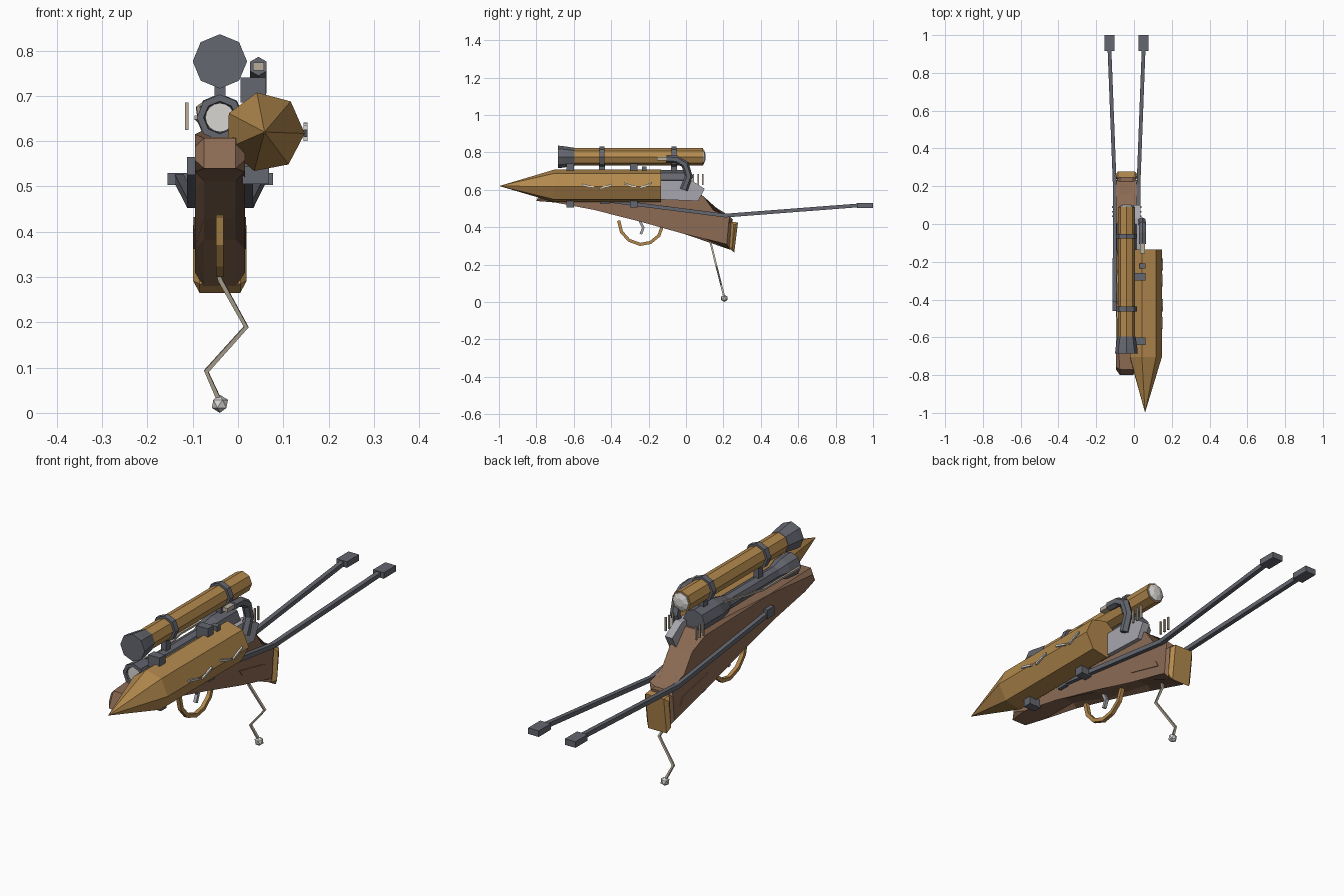
import bpy, bmesh, math
from mathutils import Vector

if "Cube" in bpy.data.objects:
    bpy.data.objects.remove(bpy.data.objects["Cube"])


def material(name, rgb):
    m = bpy.data.materials.new(name)
    m.diffuse_color = (*rgb, 1)
    m.use_nodes = True
    m.node_tree.nodes["Principled BSDF"].inputs["Base Color"].default_value = m.diffuse_color
    return m


BRASS = material("brass", (0.45, 0.25, 0.075))
WOOD = material("walnut wood", (0.26, 0.145, 0.088))
STEEL = material("dark steel", (0.13, 0.135, 0.16))
SILVER = material("light steel", (0.38, 0.38, 0.42))
TAN = material("dull nickel", (0.48, 0.42, 0.33))
PALE = material("pale glass", (0.68, 0.67, 0.65))
CX = -0.04  # centre line of the rifle


def finish(bm, name, mat):
    bmesh.ops.recalc_face_normals(bm, faces=bm.faces[:])
    me = bpy.data.meshes.new(name)
    bm.to_mesh(me)
    bm.free()
    me.materials.append(mat)
    ob = bpy.data.objects.new(name, me)
    bpy.context.collection.objects.link(ob)
    return ob


def skin(bm, rings, caps=True):
    """Join equal rings of points with quads and cap the ends."""
    rings = [[bm.verts.new(p) for p in r] for r in rings]
    n = len(rings[0])
    for a, b in zip(rings, rings[1:]):
        for i in range(n):
            j = (i + 1) % n
            bm.faces.new((a[i], a[j], b[j], b[i]))
    if caps:
        bm.faces.new(rings[0])
        bm.faces.new(rings[-1])


def lathe(name, mat, x, z, profile, sides=8, phase=0.0):
    """Turned part along y; profile holds (y, radius)."""
    bm = bmesh.new()
    ang = [math.radians(phase) + math.tau * i / sides for i in range(sides)]
    skin(bm, [[(x + r * math.cos(a), y, z + r * math.sin(a)) for a in ang]
              for y, r in profile])
    return finish(bm, name, mat)


def box(name, mat, lo, hi):
    bm = bmesh.new()
    bmesh.ops.create_cube(bm, size=1)
    for v in bm.verts:
        v.co = [(l + h) / 2 + c * (h - l) for l, h, c in zip(lo, hi, v.co)]
    return finish(bm, name, mat)


def sweep(name, mat, pts, r, sides=4, squash=1.0):
    """Prism swept along a path with mitred joints."""
    bm = bmesh.new()
    pts = [Vector(p) for p in pts]
    rings = []
    for i, p in enumerate(pts):
        t = (pts[min(i + 1, len(pts) - 1)] - pts[max(i - 1, 0)]).normalized()
        side = Vector((1, 0, 0))
        side = (side - t * side.dot(t)).normalized()
        up = t.cross(side)
        ring = []
        for k in range(sides):
            a = math.tau * (k + 0.5) / sides
            ring.append(p + side * math.cos(a) * r * squash + up * math.sin(a) * r)
        rings.append(ring)
    skin(bm, rings)
    return finish(bm, name, mat)


def slab(name, mat, profile, x0, x1, chamfer=0.0):
    """Side profile of (y, z) points extruded across x, with chamfered rims."""
    bm = bmesh.new()
    skin(bm, [[(x, y, z) for y, z in profile] for x in (x0, x1)])
    if chamfer:
        rim = [e for e in bm.edges if abs(e.verts[0].co.x - e.verts[1].co.x) < 1e-5]
        bmesh.ops.bevel(bm, geom=rim, offset=chamfer, segments=1, affect='EDGES')
    return finish(bm, name, mat)


# Wooden stock, butt plate and raised side panels
slab("stock", WOOD,
     [(-0.80, 0.54), (-0.77, 0.607), (-0.45, 0.615), (0.01, 0.625), (0.08, 0.55),
      (0.16, 0.505), (0.225, 0.44), (0.25, 0.44), (0.235, 0.28), (0.0, 0.382),
      (-0.246, 0.43), (-0.487, 0.512), (-0.70, 0.532)],
     CX - 0.055, CX + 0.055, 0.02)
slab("butt_plate", BRASS, [(0.242, 0.43), (0.278, 0.425), (0.258, 0.265), (0.232, 0.285)],
     CX - 0.059, CX + 0.059, 0.014)
for s, tag in ((-1, "left"), (1, "right")):
    a, b = sorted((CX + s * 0.053, CX + s * 0.058))
    slab("stock_panel_" + tag, WOOD,
         [(-0.015, 0.432), (0.16, 0.395), (0.178, 0.362), (0.005, 0.405)], a, b)

# Rocket slung on the right side, with its marking strips and clamps
RX, RZ = 0.0585, 0.62
lathe("rocket", BRASS, RX, RZ, [(-0.134, 0.089), (-0.705, 0.089), (-0.995, 0.001)], 7, -2)
for y, z, dz in ((-0.525, 0.617, -0.008), (-0.43, 0.612, 0.012),
                 (-0.30, 0.62, -0.01), (-0.215, 0.618, 0.014)):
    slab("rocket_strip", PALE,
         [(y - 0.032, z - dz), (y + 0.032, z + dz), (y + 0.032, z + dz + 0.009),
          (y - 0.032, z - dz + 0.009)], 0.145, 0.153)
for y in (-0.62, -0.28):
    box("rocket_clamp_top", STEEL, (0.006, y - 0.02, 0.685), (0.062, y + 0.02, 0.74))
    box("rocket_clamp_bottom", STEEL, (0.01, y - 0.02, 0.505), (0.068, y + 0.02, 0.545))

# Telescopic sight with bell, bands, feet and eyepiece
SZ = 0.776
lathe("scope_tube", BRASS, CX, SZ, [(-0.61, 0.046), (0.09, 0.046)])
lathe("scope_bell", STEEL, CX, SZ, [(-0.685, 0.06), (-0.66, 0.058), (-0.595, 0.048)])
lathe("scope_eyepiece", PALE, CX, SZ, [(0.085, 0.04), (0.095, 0.04), (0.103, 0.018)])
for y in (-0.45, -0.065):
    lathe("scope_band", STEEL, CX, SZ, [(y - 0.013, 0.056), (y + 0.013, 0.056)])
    box("scope_foot", STEEL, (CX - 0.012, y - 0.016, 0.66), (CX + 0.012, y + 0.016, 0.735))

# Barrel with flared hollow muzzle and pale bore
BZ = 0.652
lathe("barrel", STEEL, CX, BZ,
      [(0.0, 0.053), (-0.13, 0.053), (-0.19, 0.042), (-0.22, 0.032), (-0.56, 0.032),
       (-0.61, 0.046), (-0.68, 0.051), (-0.68, 0.036), (-0.66, 0.034)])
lathe("muzzle_bore", PALE, CX, BZ, [(-0.655, 0.032), (-0.672, 0.032)], 16)
sweep("barrel_wire", TAN, [(-0.07, -0.17, 0.685), (-0.088, -0.28, 0.672), (-0.084, -0.42, 0.645),
                           (-0.092, -0.52, 0.652), (-0.092, -0.67, 0.652)], 0.006)

# Lock plate, hammer and flint
slab("lock_plate", SILVER, [(-0.20, 0.55), (-0.20, 0.65), (0.03, 0.65), (0.10, 0.605),
                            (0.065, 0.54)], -0.002, 0.034)
sweep("hammer", STEEL, [(0.042, -0.012, 0.60), (0.043, 0.015, 0.672), (0.045, -0.005, 0.735),
                        (0.045, -0.05, 0.762), (0.045, -0.105, 0.765)], 0.021, 6)
box("flint", TAN, (0.033, -0.155, 0.756), (0.057, -0.10, 0.774))
box("flint_striker", STEEL, (0.03, -0.235, 0.69), (0.062, -0.21, 0.725))

# Floating rows of pins on both sides
for x in (-0.113, 0.037):
    for y in (0.04, 0.065, 0.09):
        box("side_pin", TAN, (x - 0.004, y - 0.004, 0.625), (x + 0.004, y + 0.004, 0.685))

# Trigger and its guard
sweep("trigger_guard", BRASS,
      [(CX, -0.36, 0.435), (CX, -0.345, 0.375), (CX, -0.305, 0.33), (CX, -0.245, 0.308),
       (CX, -0.19, 0.318), (CX, -0.145, 0.355), (CX, -0.125, 0.41)], 0.012)
sweep("trigger", SILVER, [(CX, -0.25, 0.44), (CX, -0.228, 0.397), (CX, -0.242, 0.363)], 0.01)

# Carrying poles with mounting blocks and end grips
for tag, x0, x1, x2 in (("left", -0.103, -0.102, -0.13), ("right", 0.022, 0.024, 0.051)):
    box("pole_mount_" + tag, STEEL, (x0 - 0.01, -0.46, 0.525), (x0 + 0.01, -0.41, 0.565))
    sweep("pole_" + tag, STEEL,
          [(x0, -0.44, 0.545), (x1, 0.21, 0.462), (x2, 0.93, 0.517)], 0.014)
    box("pole_grip_" + tag, STEEL, (x2 - 0.026, 0.915, 0.503), (x2 + 0.026, 1.0, 0.53))

# Crooked support leg with a ball foot
sweep("support_leg", TAN, [(CX - 0.005, 0.13, 0.32), (CX, 0.137, 0.295), (0.018, 0.163, 0.19),
                           (-0.07, 0.188, 0.092), (CX, 0.205, 0.025)], 0.007)
bm = bmesh.new()
bmesh.ops.create_icosphere(bm, subdivisions=1, radius=0.02)
for v in bm.verts:
    v.co += Vector((CX, 0.205, 0.02))
finish(bm, "leg_ball", PALE)
